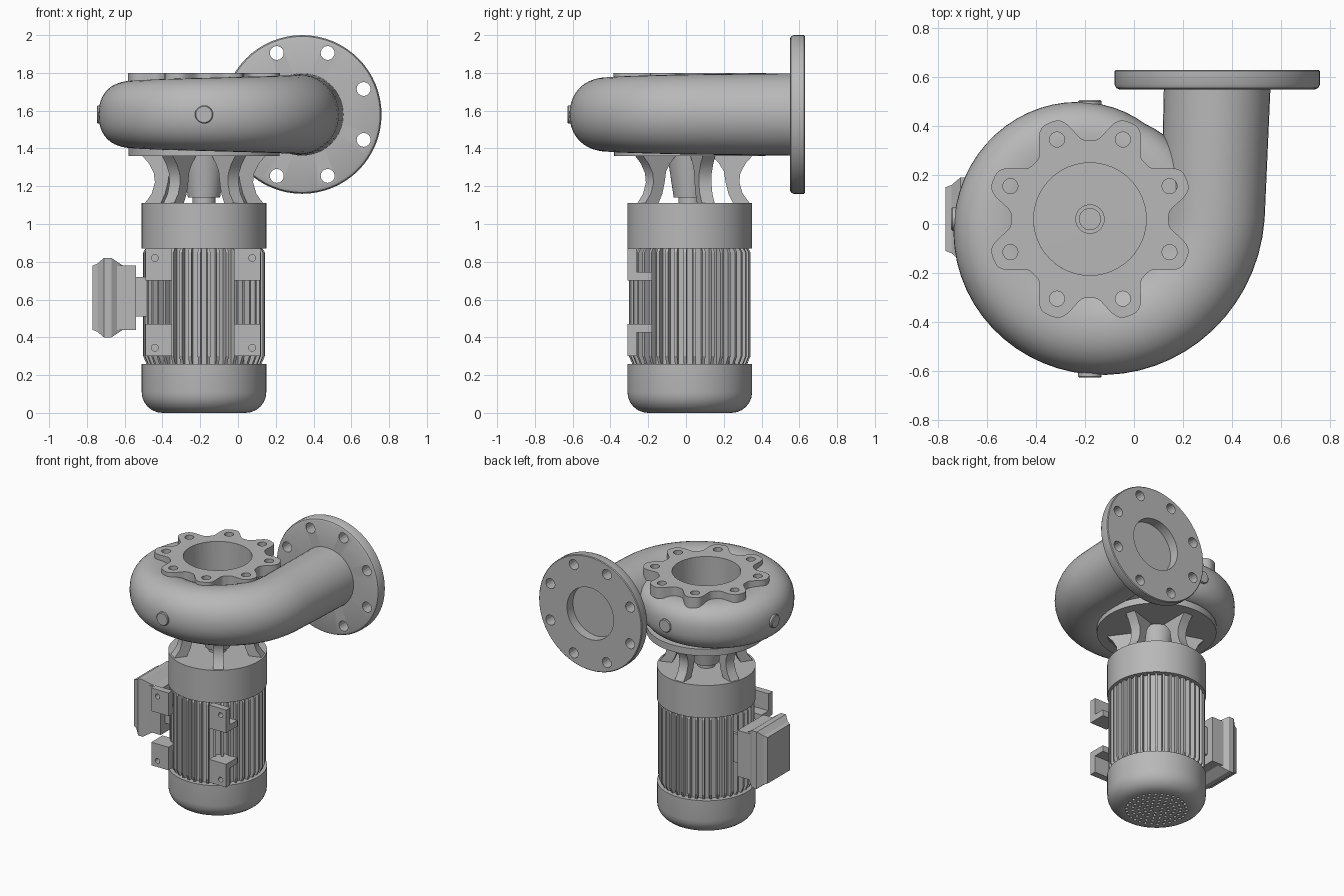
import bpy, bmesh, math
from mathutils import Matrix, Vector

if "Cube" in bpy.data.objects:
    bpy.data.objects.remove(bpy.data.objects["Cube"])

grey = bpy.data.materials.new("cast_grey")
grey.use_nodes = True
COLOUR = (0.48, 0.48, 0.48, 1)
grey.diffuse_color = COLOUR
grey.node_tree.nodes["Principled BSDF"].inputs["Base Color"].default_value = COLOUR

AXIS = Vector((-0.18, 0.02, 0))
TO_BACK = Matrix.Rotation(-math.pi / 2, 4, 'X')   # local z becomes +y
OUTLET = Vector((0.34, 0.55, 1.58))


def finish(name, bm, matrix=Matrix(), smooth=35):
    bmesh.ops.remove_doubles(bm, verts=bm.verts, dist=1e-5)
    bmesh.ops.recalc_face_normals(bm, faces=bm.faces)
    bm.transform(matrix)
    mesh = bpy.data.meshes.new(name)
    bm.to_mesh(mesh)
    bm.free()
    mesh.materials.append(grey)
    ob = bpy.data.objects.new(name, mesh)
    bpy.context.collection.objects.link(ob)
    if smooth:
        bpy.ops.object.select_all(action='DESELECT')
        ob.select_set(True)
        bpy.context.view_layer.objects.active = ob
        bpy.ops.object.shade_smooth_by_angle(angle=math.radians(smooth))
    return ob


def lathe(name, profile, matrix, closed=False, steps=64):
    bm = bmesh.new()
    vs = [bm.verts.new((r, 0, z)) for r, z in profile]
    es = [bm.edges.new(p) for p in zip(vs, vs[1:])]
    if closed:
        es.append(bm.edges.new((vs[-1], vs[0])))
    bmesh.ops.spin(bm, geom=vs + es, cent=(0, 0, 0), axis=(0, 0, 1),
                   angle=2 * math.pi, steps=steps, use_merge=False)
    return finish(name, bm, matrix)


def add_prism(bm, outline, depth, matrix=Matrix()):
    """Extrude an xy outline along z, centred on z = 0."""
    vs = [bm.verts.new((x, y, -depth / 2)) for x, y in outline]
    face = bm.faces.new(vs)
    geom = bmesh.ops.extrude_face_region(bm, geom=[face])["geom"]
    top = [v for v in geom if isinstance(v, bmesh.types.BMVert)]
    bmesh.ops.translate(bm, verts=top, vec=(0, 0, depth))
    bmesh.ops.transform(bm, matrix=matrix, verts=vs + top)


def add_box(bm, lo, hi):
    lo, hi = Vector(lo), Vector(hi)
    m = Matrix.Translation((lo + hi) / 2) @ Matrix.Diagonal((*(hi - lo), 1))
    bmesh.ops.create_cube(bm, size=1, matrix=m)


def cut(target, name, cylinders):
    """Drill cylinders given as (matrix, radius, depth)."""
    bm = bmesh.new()
    for m, radius, depth in cylinders:
        bmesh.ops.create_cone(bm, cap_ends=True, segments=48 if radius > 0.1 else 16,
                              radius1=radius, radius2=radius, depth=depth, matrix=m)
    cutter = finish(name, bm, smooth=0)
    cutter.hide_render = True
    cutter.hide_viewport = True
    cutter.display_type = 'WIRE'
    mod = target.modifiers.new("holes", 'BOOLEAN')
    mod.operation = 'DIFFERENCE'
    mod.solver = 'EXACT'
    mod.object = cutter


def polar(r, deg, z=0):
    a = math.radians(deg)
    return Vector((r * math.cos(a), r * math.sin(a), z))


def bolt_ring(matrix, radius, hole, depth, z):
    return [(matrix @ Matrix.Translation(polar(radius, 22.5 + 45 * i, z)), hole, depth)
            for i in range(8)]


base = Matrix.Translation(AXIS)

# Fan cover with a perforated end
bend = [(0.22 + 0.11 * math.sin(t * math.pi / 12), 0.11 - 0.11 * math.cos(t * math.pi / 12))
        for t in range(7)]
cover = lathe("fan_cover", [(0, 0)] + bend + [(0.33, 0.26), (0, 0.26)], base)
vents = [(base @ Matrix.Translation(polar(0.04 * ring, 360 * i / (6 * ring))), 0.011, 0.04)
         for ring in range(1, 6) for i in range(6 * ring)]
cut(cover, "vent_cutter", vents)

# Motor body, fins and upper end band
lathe("motor_body", [(0, 0.25), (0.285, 0.25), (0.285, 0.88), (0, 0.88)], base)
bm = bmesh.new()
fin = [(0.27, 0.26), (0.305, 0.26), (0.322, 0.3), (0.322, 0.85), (0.31, 0.87), (0.27, 0.87)]
for i in range(40):
    turn = Matrix.Rotation(math.radians(9 * i + 4.5), 4, 'Z') @ Matrix.Rotation(math.pi / 2, 4, 'X')
    add_prism(bm, fin, 0.016, turn)
finish("cooling_fins", bm, base, smooth=0)
lathe("motor_end_band", [(0, 0.87), (0.33, 0.87), (0.33, 1.11), (0, 1.11)], base)

# Mounting feet
bm = bmesh.new()
for x in (-0.42, 0.05):
    for z, tab in ((0.30, 0.425), (0.70, 0.70)):
        add_box(bm, (x - 0.07, -0.31, z), (x + 0.07, -0.262, z + 0.17))
        add_box(bm, (x - 0.07, -0.27, tab), (x + 0.07, -0.18, tab + 0.045))
feet = finish("mounting_feet", bm, smooth=0)
cut(feet, "foot_hole_cutter",
    [(Matrix.Translation((x, -0.3, z)) @ TO_BACK, 0.018, 0.06)
     for x in (-0.44, 0.075) for z in (0.345, 0.82)])

# Terminal box: neck, body and bevelled lid
bm = bmesh.new()
add_box(bm, (-0.56, -0.08, 0.51), (-0.44, 0.12, 0.72))
add_box(bm, (-0.70, -0.13, 0.44), (-0.54, 0.17, 0.78))
finish("terminal_box", bm, smooth=0)
bm = bmesh.new()
rings = []
for x, grow in ((-0.61, 0), (-0.67, 0.04), (-0.71, 0.04), (-0.745, 0.01), (-0.77, 0.0)):
    hy, hz = 0.13 + grow, 0.17 + grow
    rings.append([bm.verts.new((x, 0.02 + sy * hy, 0.61 + sz * hz))
                  for sy, sz in ((1, 1), (-1, 1), (-1, -1), (1, -1))])
for a, b in zip(rings, rings[1:]):
    for i in range(4):
        bm.faces.new((a[i], a[i - 1], b[i - 1], b[i]))
bm.faces.new(rings[0])
bm.faces.new(rings[-1])
finish("terminal_box_lid", bm, smooth=0)

# Lantern between motor and casing
bm = bmesh.new()
rib = [(0.34, 1.37), (0.295, 1.32), (0.268, 1.27), (0.262, 1.22), (0.28, 1.16), (0.325, 1.1),
       (0.235, 1.1), (0.205, 1.16), (0.19, 1.22), (0.18, 1.28), (0.155, 1.32), (0.11, 1.37)]
for i in range(5):
    turn = Matrix.Rotation(math.radians(18 + 72 * i), 4, 'Z') @ Matrix.Rotation(math.pi / 2, 4, 'X')
    add_prism(bm, rib, 0.07, turn)
finish("lantern_ribs", bm, base)
lathe("bearing_hub", [(0, 1.14), (0.085, 1.14), (0.12, 1.37), (0, 1.37)], base)
lathe("drive_shaft", [(0, 1.1), (0.06, 1.1), (0.06, 1.5), (0.045, 1.5), (0.045, 1.52), (0, 1.52)],
      base, steps=32)

# Casing back plate and inlet throat
lathe("casing_back_plate", [(0, 1.36), (0.4, 1.36), (0.4, 1.41), (0, 1.42)], base)
lathe("inlet_throat", [(0.23, 1.4), (0.3, 1.4), (0.3, 1.77), (0.23, 1.77)], base, closed=True)

# Spiral casing running into the straight outlet pipe
stations = []
for deg in range(12, 361, 6):
    k = (deg - 60) / 300
    outer = 0.45 + 0.264 * k + 0.0016 * max(0, 60 - deg)
    half = 0.15 + 0.062 * max(k, 0)
    out = polar(1, deg)
    stations.append((AXIS + out * (outer - half), out, half, 2.5 - 0.5 * max(k, 0), outer - half))
for i in range(1, 7):
    t = i / 6
    stations.append((Vector((0.322 + 0.018 * t, 0.02 + 0.54 * t, 0)), Vector((1, 0, 0)),
                     0.212 + 0.006 * t, 2, 1))
bm = bmesh.new()
rings = []
for centre, out, half, power, reach in stations:
    ring = []
    for j in range(40):
        c, s = polar(1, 9 * j).xy
        u = math.copysign(abs(c) ** (2 / power), c) * half
        w = math.copysign(abs(s) ** (2 / power), s) * half
        u = max(u, 0.26 - reach)          # keep clear of the inlet bore
        ring.append(bm.verts.new(centre + out * u + Vector((0, 0, 1.58 + w))))
    rings.append(ring)
for a, b in zip(rings, rings[1:]):
    for j in range(40):
        bm.faces.new((a[j - 1], a[j], b[j], b[j - 1]))
bm.faces.new(rings[0])
bm.faces.new(rings[-1])
finish("spiral_casing", bm, smooth=50)

# Scalloped inlet flange
outline = []
for i in range(192):
    deg = 360 * i / 192
    t = (1 + math.cos(math.radians(8 * (deg - 22.5)))) / 2
    t = t * t * (3 - 2 * t)
    outline.append(polar(0.322 + 0.105 * t, deg).xy)
bm = bmesh.new()
add_prism(bm, outline, 0.08)
inlet = base @ Matrix.Translation((0, 0, 1.76))
flange = finish("inlet_flange", bm, inlet)
cut(flange, "inlet_hole_cutter", [(inlet, 0.23, 0.3)] + bolt_ring(inlet, 0.352, 0.031, 0.3, 0))

# Round outlet flange
outlet = Matrix.Translation(OUTLET) @ TO_BACK
flange = lathe("outlet_flange", [(0.19, 0), (0.4, 0), (0.413, 0.006), (0.42, 0.02), (0.42, 0.075),
                                 (0.415, 0.08), (0.19, 0.08)], outlet, closed=True)
cut(flange, "outlet_hole_cutter", bolt_ring(outlet, 0.352, 0.037, 0.3, 0.04))

# Drain and gauge plugs around the casing
for name, deg, reach in (("front_plug", 270, 0.648), ("side_plug", 180, 0.567), ("back_plug", 90, 0.486)):
    spot = AXIS + polar(reach - 0.05, deg, 1.58)
    aim = polar(1, deg).to_track_quat('Z', 'Y').to_matrix().to_4x4()
    lathe(name, [(0, -0.05), (0.048, -0.05), (0.048, 0.045), (0.043, 0.05), (0, 0.05)],
          Matrix.Translation(spot) @ aim, steps=32)
